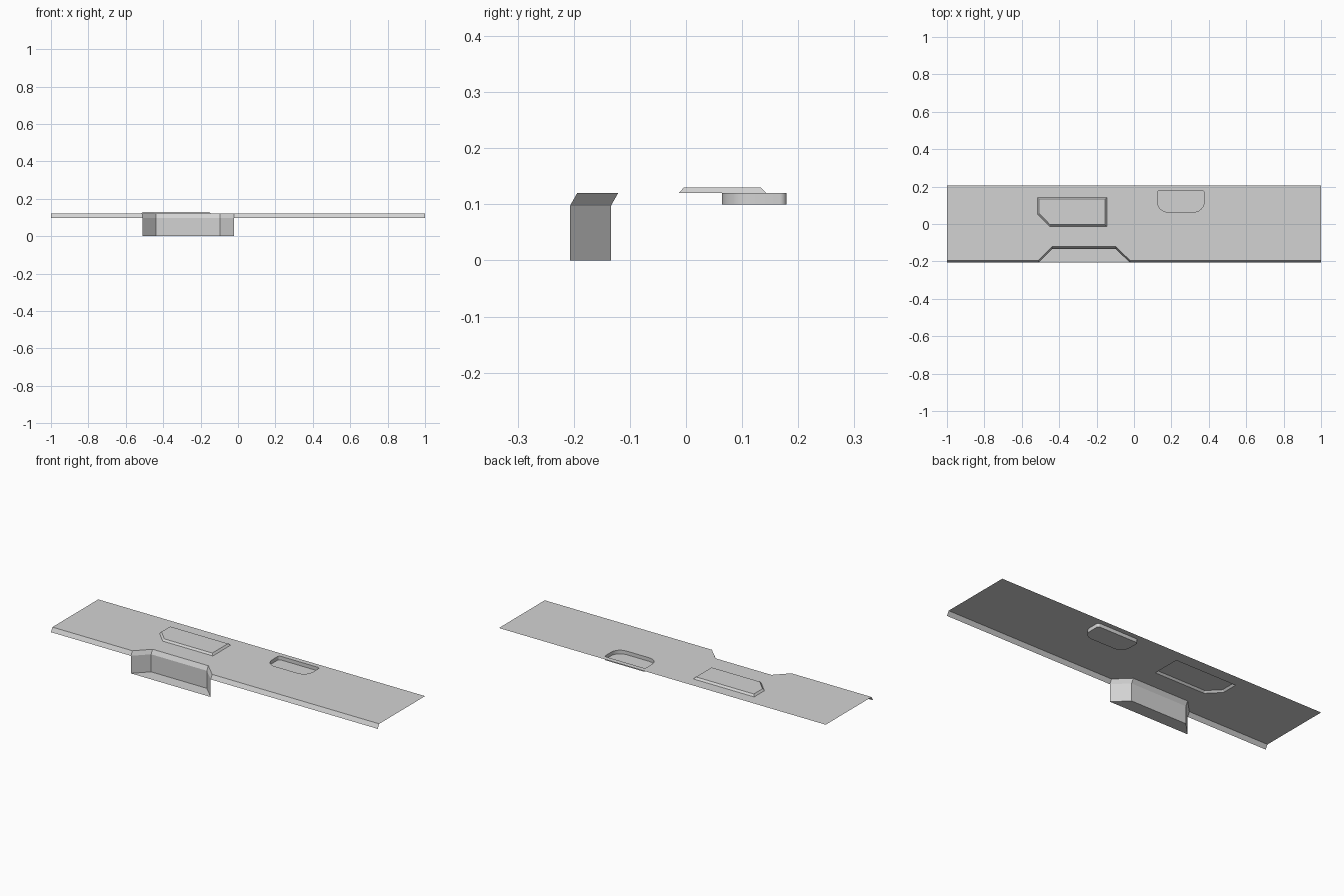
import bpy
import bmesh
from math import cos, sin, radians
from mathutils import Vector

cube = bpy.data.objects.get("Cube")
if cube:
    bpy.data.objects.remove(cube)

grey = bpy.data.materials.new("light_grey")
grey.use_nodes = True
colour = (0.65, 0.65, 0.65, 1)
grey.diffuse_color = colour
grey.node_tree.nodes["Principled BSDF"].inputs["Base Color"].default_value = colour

DECK, LIP, BACK = 0.12, 0.097, 0.207


def at(points, z, dy=0):
    """Lift a flat path to a height, optionally shifted in depth."""
    return [(x, y + dy, z) for x, y in points]


def finish(name, bm, smooth=False):
    mesh = bpy.data.meshes.new(name)
    bm.to_mesh(mesh)
    bm.free()
    mesh.materials.append(grey)
    obj = bpy.data.objects.new(name, mesh)
    bpy.context.collection.objects.link(obj)
    if smooth:
        bpy.ops.object.select_all(action='DESELECT')
        obj.select_set(True)
        bpy.context.view_layer.objects.active = obj
        bpy.ops.object.shade_smooth_by_angle(angle=radians(30))


def skin(name, rows, closed=False, cap=False, smooth=False):
    """Bridge successive rows of points; cap the last row if asked."""
    bm = bmesh.new()
    rings = [[bm.verts.new(p) for p in row] for row in rows]
    count = len(rings[0])
    for a, b in zip(rings, rings[1:]):
        for i in range(count if closed else count - 1):
            j = (i + 1) % count
            bm.faces.new((a[i], a[j], b[j], b[i]))
    if cap:
        bm.faces.new(rings[-1])
    finish(name, bm, smooth)


def rounded(x0, x1, y0, y1, front_r, back_r, steps=6):
    """Counterclockwise rectangle with separate front and back radii."""
    corners = [(x0, y0, 1, 1, front_r, 180), (x1, y0, -1, 1, front_r, 270),
               (x1, y1, -1, -1, back_r, 0), (x0, y1, 1, -1, back_r, 90)]
    points = []
    for x, y, sx, sy, r, start in corners:
        for k in range(steps + 1):
            a = radians(start + 90 * k / steps)
            points.append((x + sx * r + r * cos(a), y + sy * r + r * sin(a)))
    return points


# Outlines
notch = [(-0.51, -0.194), (-0.438, -0.121), (-0.097, -0.121), (-0.022, -0.194)]
front_edge = [(-1, -0.194)] + notch + [(1, -0.194)]
panel_base = [(-0.452, -0.013), (-0.145, -0.013), (-0.145, 0.143),
              (-0.517, 0.143), (-0.517, 0.053)]
panel_top = [(-0.448, -0.004), (-0.154, -0.004), (-0.154, 0.133),
             (-0.508, 0.133), (-0.508, 0.057)]
pocket = rounded(0.125, 0.375, 0.064, 0.179, 0.055, 0.012)

# Deck sheet with openings for the panel and pocket
bm = bmesh.new()
for loop in (front_edge + [(1, BACK), (-1, BACK)], panel_base, pocket):
    verts = [bm.verts.new(p) for p in at(loop, DECK)]
    for i, v in enumerate(verts):
        bm.edges.new((v, verts[i - 1]))
bmesh.ops.triangle_fill(bm, edges=bm.edges[:], use_beauty=True,
                        use_dissolve=False, normal=Vector((0, 0, 1)))
bm.normal_update()
bmesh.ops.reverse_faces(bm, faces=[f for f in bm.faces if f.normal.z < 0])
finish("deck", bm)

# Sloping lip along the whole front edge
skin("front_lip", [at(front_edge, LIP, -0.013), at(front_edge, DECK)])

# Deep alcove below the lip, with its floor
skin("alcove_wall", [at(notch, 0, -0.013), at(notch, LIP, -0.013)])
skin("alcove_floor", [at([notch[i] for i in (0, 3, 2, 1)], 0, -0.013)], cap=True)

# Raised panel with bevelled sides, and sunken pocket
skin("raised_panel", [at(panel_base, DECK), at(panel_top, 0.13)],
     closed=True, cap=True)
skin("sunken_pocket", [at(pocket, DECK), at(pocket, 0.10)],
     closed=True, cap=True, smooth=True)
